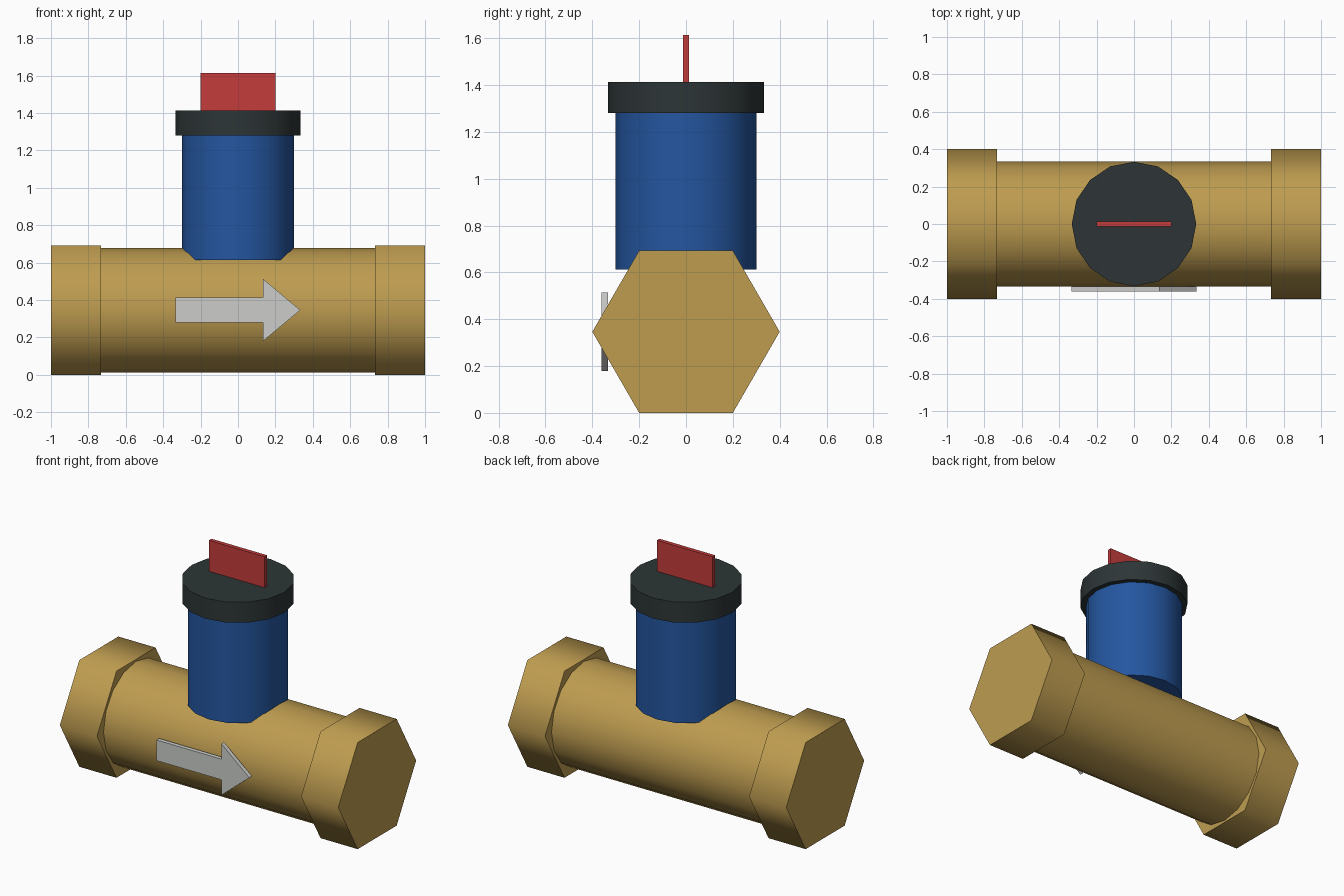
import bpy
import bmesh
from math import radians, sqrt

default = bpy.data.objects.get("Cube")
if default:
    bpy.data.objects.remove(default, do_unlink=True)

HEX_R = 0.4                    # nut corner radius
AXIS_Z = HEX_R * sqrt(3) / 2   # height of the pipe axis
PIPE_R = 0.333


def material(name, *rgb):
    """Flat material from 0-255 sRGB values."""
    linear = [((c / 255 + 0.055) / 1.055) ** 2.4 for c in rgb] + [1.0]
    mat = bpy.data.materials.new(name)
    mat.use_nodes = True
    mat.diffuse_color = linear
    mat.node_tree.nodes["Principled BSDF"].inputs["Base Color"].default_value = linear
    return mat


brass = material("brass", 190, 156, 80)
blue = material("blue", 36, 86, 160)
charcoal = material("charcoal", 45, 53, 54)
red = material("red", 195, 60, 60)
silver = material("silver", 204, 206, 202)


def cylinder(name, mat, radius, length, location, sides=16, along_x=False):
    bpy.ops.mesh.primitive_cylinder_add(
        vertices=sides, radius=radius, depth=length, location=location,
        rotation=(0, radians(90) if along_x else 0, 0))
    obj = bpy.context.object
    obj.name = name
    obj.data.materials.append(mat)
    # Sides blend softly, end caps stay sharp
    bpy.ops.object.shade_smooth_by_angle(angle=radians(70))
    return obj


def extruded_plate(name, mat, outline, y_front, y_back):
    """Extrude an (x, z) outline from y_front to y_back."""
    bm = bmesh.new()
    face = bm.faces.new([bm.verts.new((x, y_front, z)) for x, z in outline])
    result = bmesh.ops.extrude_face_region(bm, geom=[face], use_keep_orig=True)
    moved = [v for v in result["geom"] if isinstance(v, bmesh.types.BMVert)]
    bmesh.ops.translate(bm, verts=moved, vec=(0, y_back - y_front, 0))
    bmesh.ops.recalc_face_normals(bm, faces=bm.faces)
    mesh = bpy.data.meshes.new(name)
    bm.to_mesh(mesh)
    bm.free()
    mesh.materials.append(mat)
    obj = bpy.data.objects.new(name, mesh)
    bpy.context.collection.objects.link(obj)
    return obj


# Horizontal pipe body with a hexagonal nut at each end
cylinder("pipe_body", brass, PIPE_R, 1.6, (0, 0, AXIS_Z), along_x=True)
for side, name in ((1, "left_hex_nut"), (-1, "right_hex_nut")):
    cylinder(name, brass, HEX_R, 0.267, (side * 0.8665, 0, AXIS_Z), sides=6, along_x=True)

# Upright housing and its cap
cylinder("housing", blue, 0.3, 0.667, (0, 0, AXIS_Z + 0.6))
cylinder("cap", charcoal, PIPE_R, 0.133, (0, 0, AXIS_Z + 1.0))

# Upright tab on the cap
bottom, top = AXIS_Z + 1.066, AXIS_Z + 1.267
extruded_plate("tab", red, [(-0.2, bottom), (0.2, bottom), (0.2, top), (-0.2, top)],
               -0.0133, 0.0133)

# Flow arrow on the front, mirrored about the pipe axis
upper = [(-0.333, 0.067), (0.133, 0.067), (0.133, 0.167)]
arrow = upper + [(0.333, 0)] + [(x, -z) for x, z in reversed(upper)]
extruded_plate("flow_arrow", silver, [(x, z + AXIS_Z) for x, z in arrow], -0.36, -0.333)
